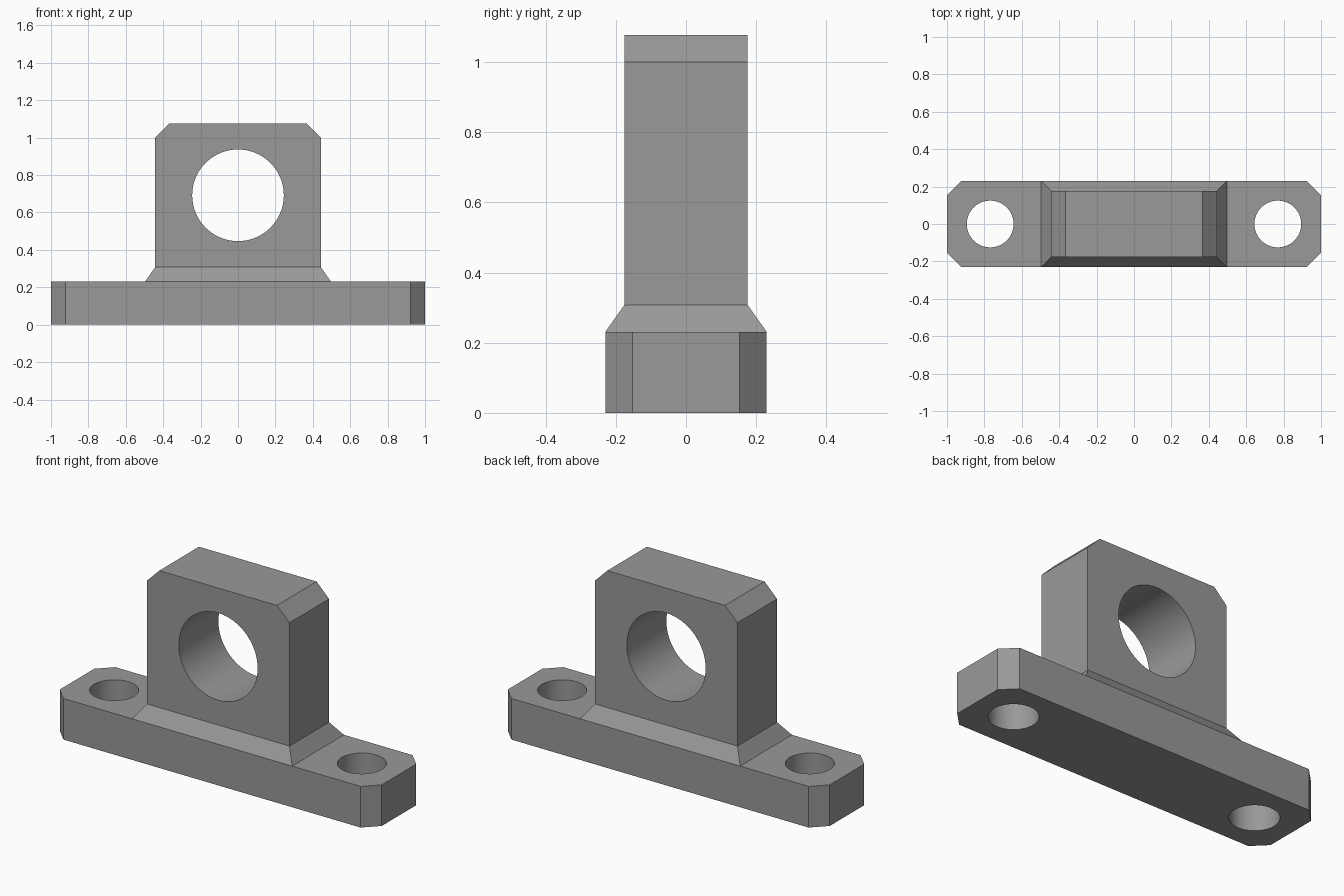
import bpy, bmesh, math
from mathutils import Vector

if "Cube" in bpy.data.objects:
    bpy.data.objects.remove(bpy.data.objects["Cube"])

HALF_Y, BASE_H, TOP = 0.23, 0.231, 1.077   # half depth, plate height, full height
CH = 0.077                                 # chamfer size used everywhere
FOOT_X = 0.497                             # half length of the flared foot

grey = bpy.data.materials.new("grey")
grey.diffuse_color = (0.32, 0.32, 0.32, 1)
grey.use_nodes = True
grey.node_tree.nodes["Principled BSDF"].inputs["Base Color"].default_value = grey.diffuse_color

bm = bmesh.new()


def chamfer(edges):
    bmesh.ops.bevel(bm, geom=edges, offset=CH, segments=1, affect='EDGES')


# Base plate with chamfered vertical corners
bmesh.ops.create_cube(bm, size=1)
for v in bm.verts:
    v.co = Vector((v.co.x * 2, v.co.y * 2 * HALF_Y, (v.co.z + 0.5) * BASE_H))
chamfer([e for e in bm.edges if abs(e.verts[0].co.z - e.verts[1].co.z) > 0.1])

# Split off the middle of the top for the foot of the upright
for x in (-FOOT_X, FOOT_X):
    bmesh.ops.bisect_plane(bm, geom=bm.verts[:] + bm.edges[:] + bm.faces[:],
                           plane_co=(x, 0, 0), plane_no=(1, 0, 0))
bm.normal_update()
foot = next(f for f in bm.faces
            if f.normal.z > 0.9 and abs(f.calc_center_median().x) < 0.1)

# Sloped foot, then the upright block
bmesh.ops.inset_individual(bm, faces=[foot], thickness=CH, depth=CH)
top = bmesh.ops.extrude_discrete_faces(bm, faces=[foot])["faces"][0]
for v in top.verts:
    v.co.z = TOP

# Chamfers on the two upper ends of the upright
chamfer([e for e in top.edges if abs(e.verts[0].co.x - e.verts[1].co.x) < 0.01])

# Clean the leftover cuts on flat sides
bmesh.ops.dissolve_limit(bm, angle_limit=0.01, verts=bm.verts[:], edges=bm.edges[:])
bmesh.ops.recalc_face_normals(bm, faces=bm.faces[:])
mesh = bpy.data.meshes.new("mounting_bracket")
bm.to_mesh(mesh)
bm.free()
mesh.materials.append(grey)
bracket = bpy.data.objects.new("mounting_bracket", mesh)
bpy.context.collection.objects.link(bracket)


def drill(radius, location, rotation=(0, 0, 0)):
    """Cut a round through hole in the bracket."""
    bpy.ops.mesh.primitive_cylinder_add(vertices=64, radius=radius, depth=1,
                                        location=location, rotation=rotation)
    cutter = bpy.context.object
    cutter.name = "hole_cutter"
    cutter.hide_render = True
    cutter.data.materials.append(grey)
    mod = bracket.modifiers.new("hole", 'BOOLEAN')
    mod.operation, mod.solver, mod.object = 'DIFFERENCE', 'EXACT', cutter
    bpy.ops.object.select_all(action='DESELECT')
    bracket.select_set(True)
    bpy.context.view_layer.objects.active = bracket
    bpy.ops.object.modifier_apply(modifier=mod.name)
    bpy.data.objects.remove(cutter)


# Shaft bore and the two bolt holes
drill(0.245, (0, 0, 0.692), (math.pi / 2, 0, 0))
for side in (-1, 1):
    drill(0.125, (side * 0.769, 0, 0.1))

bpy.ops.object.shade_smooth_by_angle(angle=math.radians(30))
